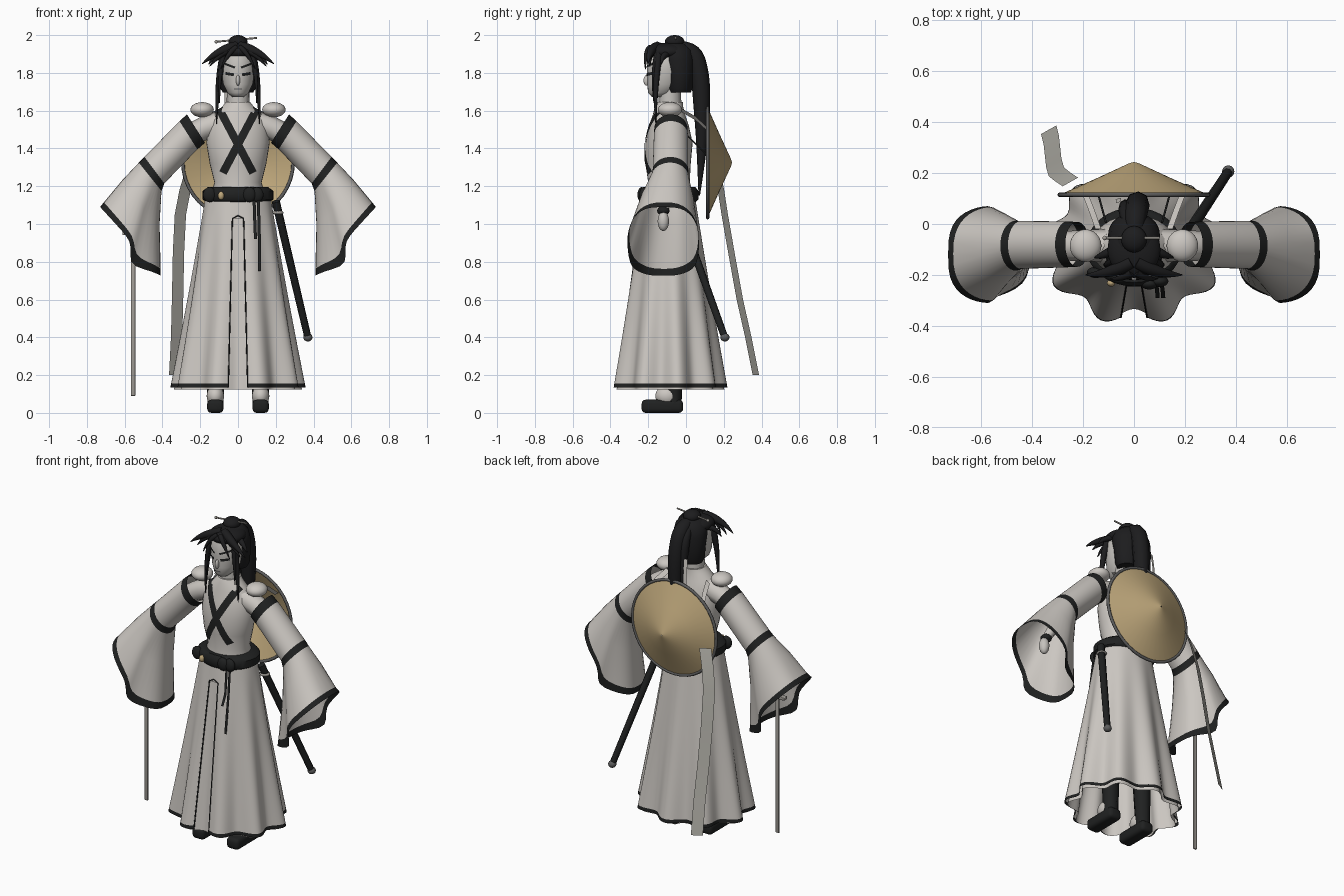
import bpy, bmesh, math
from mathutils import Vector as V

if "Cube" in bpy.data.objects:
    bpy.data.objects.remove(bpy.data.objects["Cube"])


def material(name, *rgb):
    m = bpy.data.materials.new(name)
    m.use_nodes = True
    m.diffuse_color = (*rgb, 1)
    m.node_tree.nodes["Principled BSDF"].inputs["Base Color"].default_value = (*rgb, 1)
    return m


CLOTH = material("warm white cloth", .6, .57, .535)
SKIN = material("pale skin", .56, .54, .51)
BLACK = material("black trim", .014, .015, .015)
HAIR = material("black hair", .012, .012, .013)
STRAW = material("straw", .52, .39, .2)
IRON = material("dark grey rim", .11, .11, .11)
STEEL = material("steel", .36, .34, .31)
SASH = material("grey ribbon", .42, .41, .37)


def activate(ob):
    bpy.ops.object.select_all(action='DESELECT')
    ob.select_set(True)
    bpy.context.view_layer.objects.active = ob


def finish(name, bm, *mats):
    bmesh.ops.recalc_face_normals(bm, faces=bm.faces)
    me = bpy.data.meshes.new(name)
    bm.to_mesh(me)
    bm.free()
    for m in mats:
        me.materials.append(m)
    ob = bpy.data.objects.new(name, me)
    bpy.context.collection.objects.link(ob)
    activate(ob)
    bpy.ops.object.shade_smooth_by_angle(angle=math.radians(50))


def loft(name, rings, mats, closed=True, caps=False, rule=lambda i, j: 0):
    """Skin a list of point rings; rule gives a material index, or None for a gap."""
    bm = bmesh.new()
    vs = [[bm.verts.new(p) for p in r] for r in rings]
    n = len(rings[0])
    for i in range(len(vs) - 1):
        for j in range(n if closed else n - 1):
            k, m = (j + 1) % n, rule(i, j)
            if m is not None:
                bm.faces.new((vs[i][j], vs[i][k], vs[i + 1][k], vs[i + 1][j])).material_index = m
    if caps:
        bm.faces.new(vs[0])
        bm.faces.new(vs[-1])
    finish(name, bm, *mats)


def ellipse_ring(z, rx, ry, yc, n=32):
    return [V((rx * math.sin(math.tau * j / n), yc - ry * math.cos(math.tau * j / n), z)) for j in range(n)]


def place(bm, centre, size):
    for v in bm.verts:
        v.co = [c + a * s for c, a, s in zip(centre, v.co, size)]


def ball(name, centre, size, mat):
    bm = bmesh.new()
    bmesh.ops.create_uvsphere(bm, u_segments=24, v_segments=14, radius=1)
    place(bm, centre, size)
    finish(name, bm, mat)


def box(name, centre, size, mat, bevel):
    bm = bmesh.new()
    bmesh.ops.create_cube(bm, size=1)
    place(bm, centre, size)
    bmesh.ops.bevel(bm, geom=bm.edges[:], offset=bevel, segments=3, profile=.5, affect='EDGES')
    finish(name, bm, mat)


def tube(name, pts, radii, mat, kind='NURBS', cyclic=False):
    """Round tapered rod through points."""
    cu = bpy.data.curves.new(name, 'CURVE')
    cu.dimensions = '3D'
    cu.bevel_depth, cu.bevel_resolution, cu.use_fill_caps = 1, 2, True
    sp = cu.splines.new(kind)
    sp.points.add(len(pts) - 1)
    for p, co, r in zip(sp.points, pts, radii):
        p.co, p.radius = (*co, 1), r
    sp.order_u, sp.use_endpoint_u, sp.resolution_u, sp.use_cyclic_u = 3, True, 5, cyclic
    cu.materials.append(mat)
    ob = bpy.data.objects.new(name, cu)
    bpy.context.collection.objects.link(ob)
    activate(ob)
    bpy.ops.object.convert(target='MESH')
    bpy.ops.object.shade_smooth_by_angle(angle=math.radians(50))


def surface_y(rings, x, z):
    """Front of an elliptical body given as (z, rx, ry, yc) sections."""
    for a, b in zip(rings, rings[1:]):
        if z <= b[0]:
            break
    t = max(0, min(1, (z - a[0]) / (b[0] - a[0])))
    rx, ry, yc = (p + (q - p) * t for p, q in zip(a[1:], b[1:]))
    return yc - ry * math.sqrt(1 - min(.95, abs(x) / rx) ** 2) - .005


def strip(name, rings, a, b, width, mat, n=10):
    """Thin painted band lying on the front of a body."""
    a, b = V(a), V(b)
    side = (b - a).normalized().orthogonal() * width / 2
    rows = []
    for i in range(n + 1):
        c = a.lerp(b, i / n)
        rows.append([V((p.x, surface_y(rings, p.x, p.y), p.y)) for p in (c - side, c, c + side)])
    loft(name, rows, [mat], closed=False)


def ribbon(name, pts, half, mat):
    loft(name, [[V(p) - V(half), V(p) + V(half)] for p in pts], [mat], closed=False)


# Torso, neck and crossed lapels
TORSO = [(1.13, .15, .13, -.09), (1.22, .125, .11, -.09), (1.32, .15, .12, -.095), (1.43, .168, .125, -.09),
         (1.52, .16, .105, -.09), (1.58, .13, .085, -.09), (1.62, .085, .075, -.09), (1.645, .065, .068, -.085)]
loft("torso", [ellipse_ring(*r) for r in TORSO], [CLOTH], caps=True)
tube("neck", [(0, -.085, 1.56), (0, -.085, 1.74)], [.062, .058], SKIN)
for s in (-1, 1):
    strip("lapel", TORSO, (s * .1, 1.61), (-s * .08, 1.27), .042, BLACK)

# Skirt with a front slit, over an underskirt
COLS, SLIT = 120, 3


def skirt_point(j, z, scale=1):
    d, t = math.tau * j / COLS, (1.13 - z) / .99
    r = (1 - .09 * t * math.cos(9 * d)) * scale
    return V(((.175 + .157 * t) * r * math.sin(d), -.09 - (.14 + .143 * t) * r * math.cos(d), z))


heights = [1.13, 1.08, 1.03, .9, .75, .6, .45, .3, .155, .135]
loft("skirt", [[skirt_point(j, z) for j in range(COLS)] for z in heights], [CLOTH, BLACK],
     rule=lambda i, j: None if i > 1 and (j < SLIT or j >= COLS - SLIT) else int(i == len(heights) - 2))
loft("underskirt", [[skirt_point(j, z, .94) for j in range(COLS)] for z in (1.1, .8, .5, .3, .125)], [CLOTH])
edge = [skirt_point(-SLIT, z) for z in heights[:1:-1]] + [skirt_point(0, 1.045)]
edge += [skirt_point(SLIT, z) for z in heights[2:]]
tube("slit_trim", edge, [.0035] * len(edge), BLACK, kind='POLY')

# Belt, knot and hanging ties
BELT = [(1.115, .165, .14, -.09), (1.13, .188, .155, -.09), (1.175, .188, .155, -.09), (1.195, .16, .14, -.09)]
loft("belt", [ellipse_ring(*r) for r in BELT], [BLACK], caps=True)
for x, y in ((.1, -.225), (.06, -.235), (-.15, -.19)):
    ball("belt_knot", (x, y, 1.155), (.035, .022, .04), BLACK)
ball("belt_charm", (-.09, -.232, 1.15), (.016, .014, .022), STRAW)
for x, low in ((.09, .92), (.112, .75)):
    ribbon("belt_tie", [(x - .005, -.235, 1.13), (x, -.255, .98), (x + .003, -.29, low)], (.008, 0, 0), BLACK)

# Sleeves: top edge (x, z), bottom edge (x, z), centre y, half depth
SLEEVE = [((.27, 1.58), (.175, 1.43), -.08, .088), ((.31, 1.545), (.215, 1.395), -.08, .09),
          ((.495, 1.355), (.39, 1.215), -.082, .094), ((.525, 1.325), (.405, 1.175), -.085, .098),
          ((.61, 1.235), (.412, 1.0), -.1, .142), ((.71, 1.115), (.403, .765), -.117, .183),
          ((.73, 1.09), (.4, .73), -.12, .19)]
for s in (-1, 1):
    rings = []
    for i, (top, low, yc, depth) in enumerate(SLEEVE):
        mid, half = (V(top) + V(low)) / 2, (V(top) - V(low)) / 2
        ring = []
        for j in range(40):
            a = math.tau * j / 40
            u, w = math.cos(a), math.sin(a)
            flare = max(0, i - 3) / 3
            drop = math.exp(-((u + .5) / .35) ** 2) * flare
            ring.append(V((s * (mid.x + half.x * u + drop * .075),
                           yc + depth * math.copysign(abs(w) ** (1 - .35 * flare), w),
                           mid.y + half.y * u - drop * .03)))
        rings.append(ring)
    loft("sleeve", rings, [CLOTH, BLACK], rule=lambda i, j: int(i in (0, 2, 5)))
    ball("shoulder_pad", (s * .19, -.085, 1.605), (.062, .064, .04), CLOTH)
    tube("arm", [(s * .1, -.085, 1.53), (s * .25, -.085, 1.5), (s * .46, -.09, 1.25), (s * .56, -.12, 1.06)],
         [.065, .06, .045, .025], CLOTH)
    ball("wrist_wrap", (s * .555, -.12, 1.07), (.033, .033, .024), BLACK)
    ball("hand", (s * .57, -.12, 1.015), (.03, .03, .052), SKIN)
    # Legs and shoes
    tube("leg", [(s * .12, -.065, .05), (s * .11, -.08, .8)], [.043, .07], BLACK)
    ball("sock", (s * .12, -.1, .09), (.046, .062, .055), CLOTH)
    box("shoe", (s * .12, -.125, .035), (.086, .22, .07), BLACK, .022)
    # Straps from shoulder to hat
    ribbon("hat_strap", [(s * .14, -.02, 1.6), (s * .165, .05, 1.56), (s * .19, .115, 1.5)], (.012, 0, .01), CLOTH)
    tube("hat_cord", [(s * .11, .005, 1.47), (s * .14, .115, 1.36)], [.004] * 2, BLACK)

# Head and face
HEAD = [(1.672, .03, .035, -.145), (1.695, .056, .07, -.13), (1.74, .078, .092, -.113),
        (1.81, .09, .1, -.107), (1.88, .088, .1, -.105), (1.94, .055, .07, -.1)]
loft("head", [ellipse_ring(*r) for r in HEAD], [SKIN], caps=True)
ball("nose", (0, -.208, 1.76), (.011, .017, .028), SKIN)
strip("mouth", HEAD, (-.02, 1.715), (.02, 1.715), .007, IRON)
for s in (-1, 1):
    strip("eye", HEAD, (s * .022, 1.79), (s * .066, 1.797), .015, BLACK)
    strip("eyebrow", HEAD, (s * .016, 1.828), (s * .075, 1.85), .011, BLACK)

# Hair
HAIR_BACK = [(1.695, .08, .06, -.035), (1.72, .094, .07, -.035), (1.8, .1, .078, -.035), (1.87, .102, .09, -.045),
             (1.92, .092, .09, -.055), (1.955, .055, .06, -.06)]
loft("hair_back", [ellipse_ring(*r) for r in HAIR_BACK], [HAIR], caps=True)
ball("hair_top", (0, -.1, 1.912), (.104, .112, .048), HAIR)
ball("hair_bun", (0, -.06, 1.965), (.05, .052, .035), HAIR)
tube("hairpin", [(-.115, -.055, 1.965), (.1, -.055, 1.985)], [.005] * 2, STEEL)
ball("hairpin_bead", (-.115, -.055, 1.965), (.009, .009, .009), STEEL)
tube("ponytail", [(0, -.06, 1.93), (.005, .035, 1.935), (.012, .075, 1.8), (.015, .085, 1.62), (.01, .085, 1.4),
                  (0, .07, 1.15)], [.035, .045, .05, .045, .028, .004], HAIR)
tube("ponytail_lock", [(-.02, -.02, 1.93), (-.03, .045, 1.9), (-.035, .075, 1.75), (-.03, .09, 1.5)],
     [.02, .03, .028, .003], HAIR)
ribbon("hair_ribbon", [(-.06, .085, 1.76), (-.062, .1, 1.66), (-.062, .1, 1.46)], (.01, .003, 0), CLOTH)
LOCKS = [((.01, -.15, 1.94), (.1, -.2, 1.925), (.19, -.2, 1.848), .027),
         ((.03, -.16, 1.93), (.09, -.2, 1.91), (.15, -.19, 1.835), .02),
         ((.01, -.19, 1.935), (.05, -.22, 1.91), (.092, -.215, 1.82), .015),
         ((.07, -.14, 1.92), (.112, -.165, 1.78), (.114, -.16, 1.53), .02),
         ((.07, -.15, 1.92), (.103, -.18, 1.8), (.098, -.17, 1.64), .014),
         ((.08, -.1, 1.9), (.13, -.13, 1.89), (.155, -.13, 1.845), .018)]
for s in (-1, 1):
    for a, b, c, r in LOCKS:
        tube("hair_lock", [(s * p[0], p[1], p[2]) for p in (a, b, c)], [r, r, .002], HAIR)

# Conical hat carried on the back
HAT_Z, HAT_R = 1.325, .292


def hat_ring(r, y, n=40):
    return [V((r * math.cos(math.tau * j / n), y, HAT_Z + r * math.sin(math.tau * j / n))) for j in range(n)]


loft("hat", [hat_ring(HAT_R, .115), hat_ring(.15, .178), hat_ring(.02, .238), hat_ring(.002, .243)], [STRAW])
tube("hat_rim", hat_ring(HAT_R, .115), [.009] * 40, IRON, kind='POLY', cyclic=True)

# Long trailing ribbon
ribbon("trailing_ribbon", [(-.25, .165, 1.28), (-.28, .185, 1.18), (-.305, .205, 1.05), (-.315, .24, .85),
                           (-.32, .285, .6), (-.325, .33, .4), (-.335, .37, .2)], (.03, .017, 0), SASH)

# Scabbard on the left hip
tube("scabbard", [(.2, -.055, 1.12), (.37, .205, .4)], [.022, .019], BLACK)
ball("scabbard_tip", (.37, .206, .4), (.024, .024, .022), IRON)
ball("scabbard_mouth", (.212, -.035, 1.06), (.03, .03, .012), STEEL)

# Sword in the right hand
box("sword_blade", (-.555, -.12, .515), (.024, .01, .85), STEEL, .003)
box("sword_guard", (-.57, -.12, .95), (.085, .034, .018), STEEL, .004)
tube("sword_grip", [(-.557, -.12, .95), (-.562, -.12, 1.1)], [.014, .014], BLACK)
